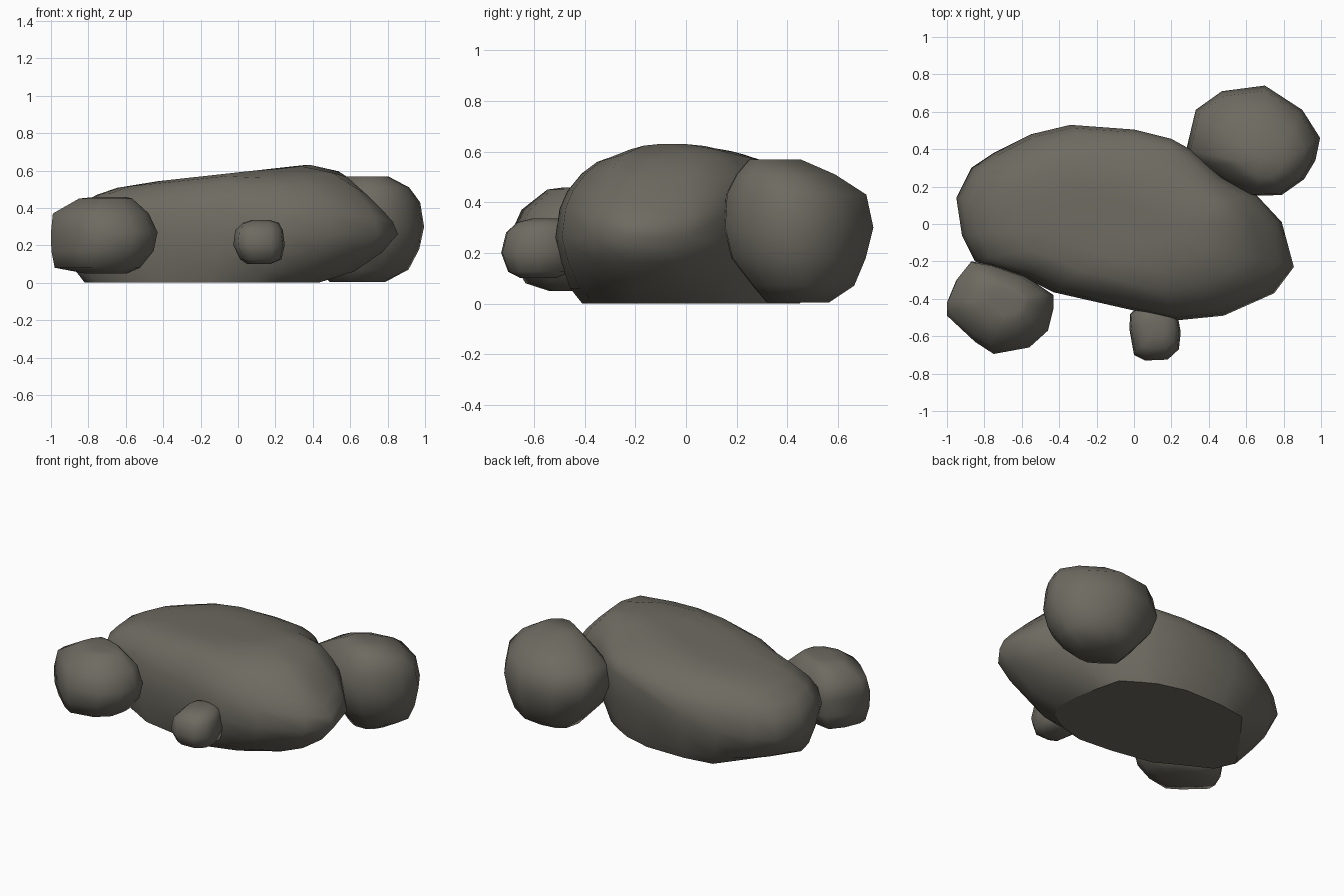
import bpy, bmesh

cube = bpy.data.objects.get("Cube")
if cube:
    bpy.data.objects.remove(cube, do_unlink=True)

stone = bpy.data.materials.new("dark_grey_stone")
stone.use_nodes = True
COLOUR = (0.155, 0.145, 0.12, 1)
stone.diffuse_color = COLOUR
stone.node_tree.nodes["Principled BSDF"].inputs["Base Color"].default_value = COLOUR
stone.node_tree.nodes["Principled BSDF"].inputs["Roughness"].default_value = 0.9


def loft(name, rings, flat_base=False):
    """Skin a closed stack of rings with smooth sides and top."""
    bm = bmesh.new()
    loops = [[bm.verts.new(p) for p in ring] for ring in rings]
    n = len(loops[0])
    for low, high in zip(loops, loops[1:]):
        for i in range(n):
            j = (i + 1) % n
            bm.faces.new((low[i], low[j], high[j], high[i]))
    base = bm.faces.new(loops[0])
    top = bm.faces.new(loops[-1])
    bmesh.ops.poke(bm, faces=[top])
    bmesh.ops.recalc_face_normals(bm, faces=bm.faces)
    for face in bm.faces:
        face.smooth = True
    base.smooth = not flat_base
    mesh = bpy.data.meshes.new(name)
    bm.to_mesh(mesh)
    bm.free()
    mesh.materials.append(stone)
    bpy.context.collection.objects.link(bpy.data.objects.new(name, mesh))


def scaled(outline, centre, s):
    cx, cy = centre
    return [(cx + (x - cx) * s, cy + (y - cy) * s) for x, y in outline]


def small_rock(name, outline, centre, profile):
    """Rock from a plan outline and (scale, height, shift x, shift y) rings."""
    loft(name, [[(x + dx, y + dy, z) for x, y in scaled(outline, centre, s)]
                for s, z, dx, dy in profile])


# Main boulder: widest outline, flat footprint, and a top cut by sloping planes
girth = [(-.95, .14), (-.87, .3), (-.75, .38), (-.55, .48), (-.34, .53), (0, .505),
         (.2, .455), (.3, .4), (.47, .25), (.65, .16), (.79, .01), (.855, -.23),
         (.75, -.37), (.48, -.49), (.23, -.515), (-.1, -.44), (-.43, -.365),
         (-.6, -.28), (-.85, -.2), (-.92, -.06)]
foot = [(-.76, .06), (-.68, .17), (-.59, .29), (-.49, .42), (-.3, .45), (-.03, .45),
        (.15, .4), (.24, .35), (.35, .28), (.39, .12), (.42, -.03), (.43, -.2),
        (.38, -.28), (.25, -.36), (.08, -.41), (-.15, -.39), (-.43, -.34),
        (-.57, -.26), (-.76, -.16), (-.82, -.03)]


def crown(x, y):
    """Top surface: lowest of the planes facing left, up, right, back and front."""
    return min(.59 + .11 * x, .63, .975 - .68 * x, .65 - .27 * y, .67 + .28 * y)


def waist(x, y):
    """Height of the widest line, rising along the back towards +x."""
    return .26 + max(0, y) * (.27 + .5 * x)


boulder = []
for t, f in ((0, 0), (.45, .23), (.8, .62), (1, 1)):
    boulder.append([(a + (c - a) * t, b + (d - b) * t, f * waist(c, d))
                    for (a, b), (c, d) in zip(foot, girth)])
for s, f in ((.97, .42), (.91, .66), (.8, .86), (.68, .96), (.45, 1), (.2, 1)):
    ring = []
    for (x, y), (c, d) in zip(scaled(girth, (0, 0), s), girth):
        low = waist(c, d)
        ring.append((x, y, low + (crown(x, y) - low) * f))
    boulder.append(ring)
loft("main_boulder", boulder, flat_base=True)

# Rock at the front right
small_rock("front_right_rock",
           [(-1, -.42), (-.95, -.3), (-.87, -.2), (-.75, -.22), (-.58, -.28),
            (-.43, -.38), (-.43, -.45), (-.46, -.57), (-.56, -.66), (-.75, -.695),
            (-.85, -.63), (-1, -.49)],
           (-.7, -.44),
           ((.4, .05, 0, 0), (.8, .08, -.04, .01), (.96, .17, -.01, 0),
            (1, .27, 0, 0), (.9, .37, -.02, .02), (.5, .45, 0, .02),
            (.3, .458, .02, .03)))

# Rock at the back left, its top leaning forward
small_rock("back_left_rock",
           [(.28, .4), (.33, .61), (.47, .71), (.7, .74), (.9, .61), (.995, .46),
            (.97, .34), (.91, .24), (.79, .155), (.62, .15), (.47, .24), (.35, .33)],
           (.64, .44),
           ((.42, .005, 0, 0), (.68, .07, .03, .02), (.9, .18, .01, 0),
            (1, .3, 0, 0), (.94, .43, 0, -.01), (.66, .51, .04, -.05),
            (.35, .568, .04, -.09)))

# Pebble at the front
small_rock("front_pebble",
           [(-.02, -.48), (-.025, -.56), (0, -.7), (.06, -.73), (.18, -.725),
            (.24, -.67), (.25, -.58), (.23, -.47), (.15, -.42), (.05, -.42)],
           (.11, -.59),
           ((.45, .1, 0, 0), (.8, .125, .01, 0), (1, .2, 0, 0),
            (.93, .28, 0, .01), (.7, .32, .01, .02), (.35, .335, .01, .03)))
